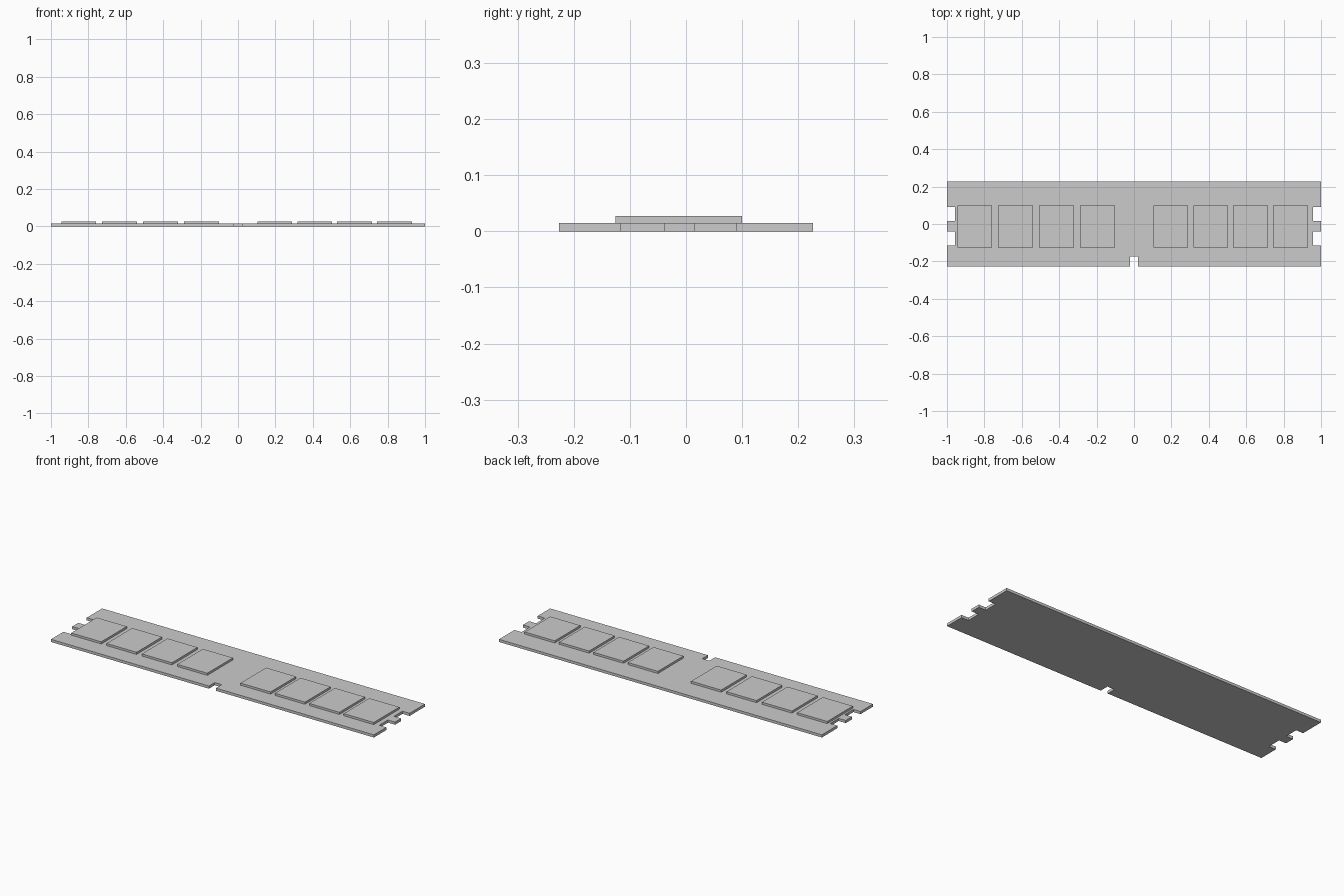
import bpy
import bmesh

if "Cube" in bpy.data.objects:
    bpy.data.objects.remove(bpy.data.objects["Cube"])

BOARD_TOP = 0.015
CHIP_TOP = 0.027


def prism(name, outline, z0, z1):
    """Extrude a flat counter-clockwise outline from z0 to z1."""
    bm = bmesh.new()
    base = bm.faces.new([bm.verts.new((x, y, z0)) for x, y in outline])
    ext = bmesh.ops.extrude_face_region(bm, geom=[base], use_keep_orig=True)
    verts = [v for v in ext["geom"] if isinstance(v, bmesh.types.BMVert)]
    bmesh.ops.translate(bm, vec=(0, 0, z1 - z0), verts=verts)
    bmesh.ops.recalc_face_normals(bm, faces=bm.faces)
    mesh = bpy.data.meshes.new(name)
    bm.to_mesh(mesh)
    bm.free()
    obj = bpy.data.objects.new(name, mesh)
    bpy.context.collection.objects.link(obj)
    return obj


# Circuit board: right half outline with key slot and two end notches, mirrored
half = [(0.022, -0.175), (0.022, -0.226), (1, -0.226),
        (1, -0.116), (0.956, -0.116), (0.956, -0.039), (1, -0.039),
        (1, 0.015), (0.956, 0.015), (0.956, 0.09), (1, 0.09),
        (1, 0.226)]
outline = half + [(-x, y) for x, y in reversed(half)]
prism("circuit_board", outline, 0, BOARD_TOP)

# Memory chips: two groups of four, evenly spaced within each group
for side, first, pitch in (("left", -0.852, 0.219), ("right", 0.197, 0.213)):
    for i in range(4):
        cx = first + i * pitch
        w = 0.093
        prism(f"memory_chip_{side}_{i + 1}",
              [(cx - w, -0.126), (cx + w, -0.126), (cx + w, 0.1), (cx - w, 0.1)],
              BOARD_TOP, CHIP_TOP)
